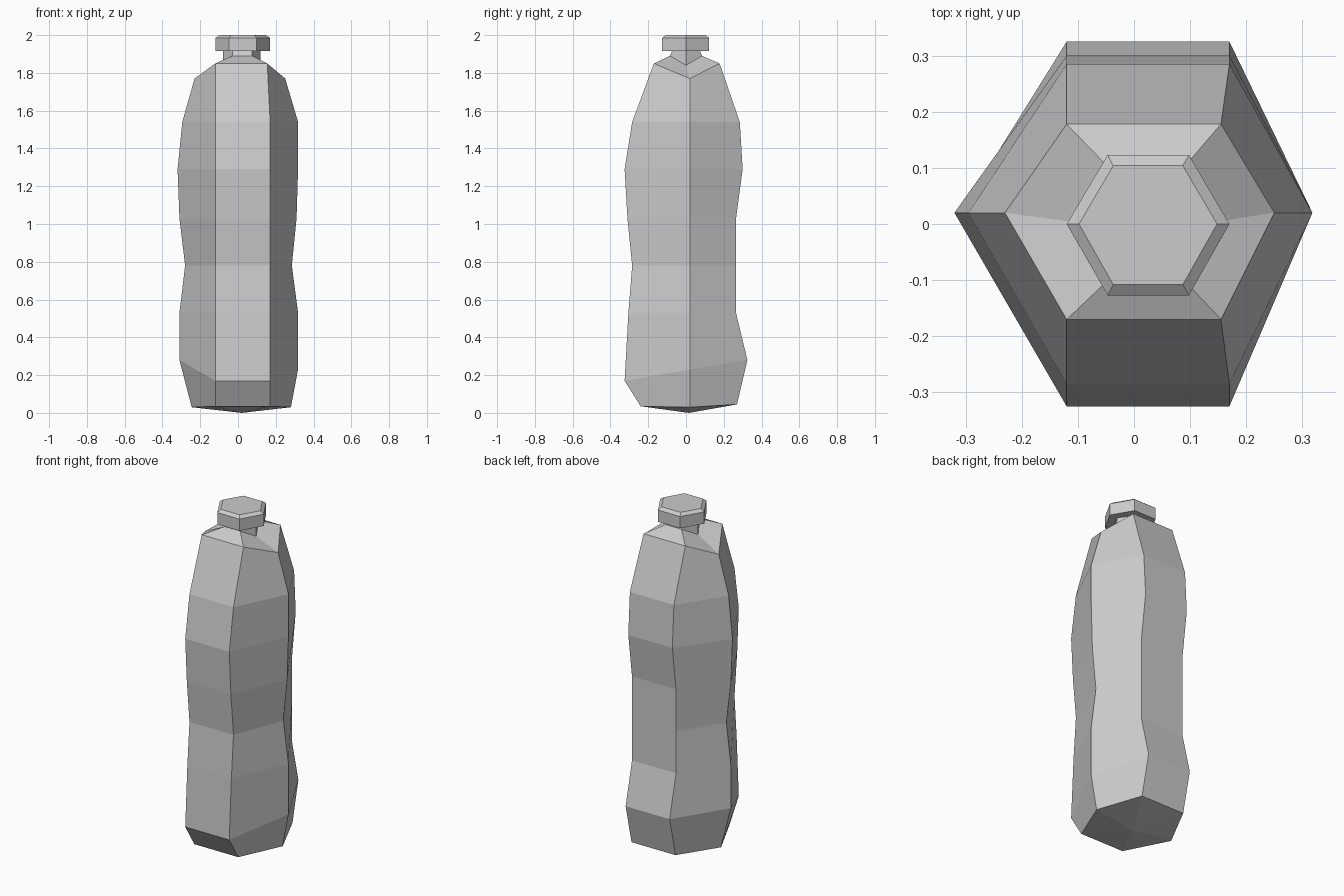
import bpy
import bmesh

# Remove the default object
default_cube = bpy.data.objects.get("Cube")
if default_cube:
    bpy.data.objects.remove(default_cube, do_unlink=True)

# One plain material for the whole bottle
grey = bpy.data.materials.new("plain grey")
grey.use_nodes = True
colour = (0.6, 0.6, 0.6, 1)
grey.diffuse_color = colour
grey.node_tree.nodes["Principled BSDF"].inputs["Base Color"].default_value = colour


def hexagon(left, right, front, back, z, inner=(-0.12, 0.17), middle=0.02):
    """Six corners, with points on the sides and flats at front and back.
    z holds the heights of the left, front, right and back corners."""
    z_left, z_front, z_right, z_back = z
    a, b = inner
    return [(left, middle, z_left), (a, front, z_front), (b, front, z_front),
            (right, middle, z_right), (b, back, z_back), (a, back, z_back)]


def loft(name, rings, bottom_point=None, close_top=False):
    """Join hexagonal rings with flat faces, closing the ends on request."""
    bm = bmesh.new()
    loops = [[bm.verts.new(corner) for corner in ring] for ring in rings]
    for lower, upper in zip(loops, loops[1:]):
        for i in range(6):
            j = (i + 1) % 6
            bm.faces.new((lower[i], lower[j], upper[j], upper[i]))
    if bottom_point:
        tip = bm.verts.new(bottom_point)
        for i in range(6):
            bm.faces.new((loops[0][(i + 1) % 6], loops[0][i], tip))
    else:
        bm.faces.new(reversed(loops[0]))
    if close_top:
        bm.faces.new(loops[-1])
    bmesh.ops.recalc_face_normals(bm, faces=bm.faces)
    mesh = bpy.data.meshes.new(name)
    bm.to_mesh(mesh)
    bm.free()
    mesh.materials.append(grey)
    part = bpy.data.objects.new(name, mesh)
    bpy.context.collection.objects.link(part)
    return part


def level(z):
    return (z, z, z, z)


# Body: slanted heel, pinched waist, then shoulder and neck
body_rings = [
    hexagon(-0.245, 0.28, -0.24, 0.27, (0.03, 0.035, 0.03, 0.045)),
    hexagon(-0.31, 0.318, -0.325, 0.325, (0.28, 0.17, 0.23, 0.28)),
    hexagon(-0.31, 0.318, -0.305, 0.265, level(0.53)),
    hexagon(-0.28, 0.285, -0.285, 0.265, level(0.78)),
    hexagon(-0.31, 0.31, -0.31, 0.265, level(1.03)),
    hexagon(-0.32, 0.318, -0.325, 0.3, level(1.29)),
    hexagon(-0.295, 0.318, -0.285, 0.285, level(1.54)),
    hexagon(-0.23, 0.25, -0.17, 0.178, (1.77, 1.85, 1.77, 1.85), (-0.12, 0.155)),
    hexagon(-0.08, 0.12, -0.085, 0.085, (1.84, 1.89, 1.84, 1.89), (-0.03, 0.075), 0),
    hexagon(-0.08, 0.12, -0.07, 0.07, level(1.925), (-0.03, 0.075), 0),
]
loft("bottle_body", body_rings, bottom_point=(0.02, 0.015, 0), close_top=True)

# Screw cap with a bevelled top edge
cap_inner = (-0.047, 0.098)
cap_rings = [
    hexagon(-0.12, 0.17, -0.127, 0.123, level(1.915), cap_inner, 0),
    hexagon(-0.12, 0.17, -0.127, 0.123, level(1.985), cap_inner, 0),
    hexagon(-0.098, 0.148, -0.108, 0.104, level(2), (-0.037, 0.087), 0),
]
loft("bottle_cap", cap_rings, close_top=True)
